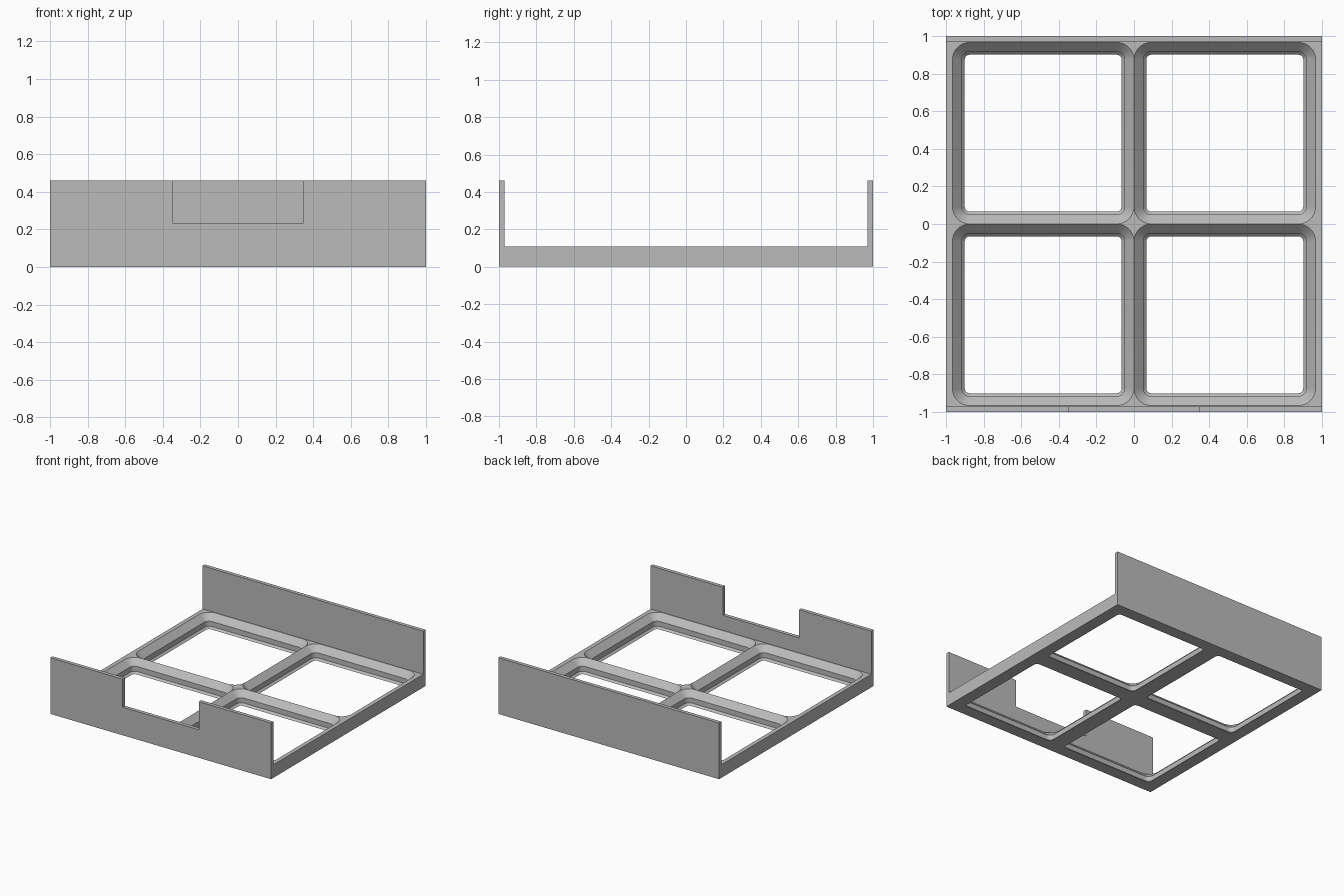
import bpy, bmesh, math

if "Cube" in bpy.data.objects:
    bpy.data.objects.remove(bpy.data.objects["Cube"])

U = 2 / 87            # one millimetre in model units
H = 4.65 * U          # base height
C = 42 * U            # cell pitch
WALL_T, WALL_Z = 0.03, 0.46
SEG = 8               # segments per rounded corner

mat = bpy.data.materials.new("plain_grey")
mat.diffuse_color = (0.5, 0.5, 0.5, 1)
mat.use_nodes = True
mat.node_tree.nodes["Principled BSDF"].inputs["Base Color"].default_value = mat.diffuse_color


def finish(bm, name):
    bmesh.ops.recalc_face_normals(bm, faces=bm.faces[:])
    me = bpy.data.meshes.new(name)
    bm.to_mesh(me)
    bm.free()
    me.materials.append(mat)
    ob = bpy.data.objects.new(name, me)
    bpy.context.collection.objects.link(ob)
    return ob


def rounded_loop(inset, r, z):
    """Rounded square inside one cell [0, C] x [0, C]."""
    pts = []
    lo, hi = inset + r, C - inset - r
    for k, (cx, cy) in enumerate([(hi, hi), (lo, hi), (lo, lo), (hi, lo)]):
        for i in range(SEG + 1):
            a = math.pi / 2 * (k + i / SEG)
            pts.append((cx + r * math.cos(a), cy + r * math.sin(a), z))
    return pts


def square_loop(z):
    """Quadrant square, each corner repeated to match the rounded loop."""
    return [(x, y, z) for x, y in [(1, 1), (0, 1), (0, 0), (1, 0)] for _ in range(SEG + 1)]


# Base grid: quadrant cell with stepped chamfer socket, mirrored to four
loops = [square_loop(0),
         rounded_loop(2.85 * U, 1.15 * U, 0),
         rounded_loop(2.15 * U, 1.85 * U, 0.7 * U),
         rounded_loop(2.15 * U, 1.85 * U, 2.5 * U),
         rounded_loop(0, 4 * U, H),
         square_loop(H)]
bm = bmesh.new()
n = len(loops[0])
for sx in (1, -1):
    for sy in (1, -1):
        rings = [[bm.verts.new((x * sx, y * sy, z)) for x, y, z in lp] for lp in loops]
        for k, (a, b) in enumerate(zip(rings, rings[1:])):
            for i in range(n):
                j = (i + 1) % n
                quad = [a[i], a[j], b[j], b[i]]
                # the top rims meet in a knife edge along the cell borders
                if k == 4 and (all(abs(v.co.x) < 1e-5 for v in quad)
                               or all(abs(v.co.y) < 1e-5 for v in quad)):
                    continue
                vs = []
                for v in quad:
                    if all((v.co - w.co).length > 1e-6 for w in vs):
                        vs.append(v)
                if len(vs) > 2:
                    bm.faces.new(vs)
        # outer sides of the quadrant
        for p, q in (((0, 1), (1, 1)), ((1, 1), (1, 0))):
            bm.faces.new([bm.verts.new((x * sx, y * sy, z))
                          for (x, y), z in ((p, 0), (q, 0), (q, H), (p, H))])
bmesh.ops.remove_doubles(bm, verts=bm.verts[:], dist=1e-5)
base = finish(bm, "base_grid")
bpy.context.view_layer.objects.active = base
base.select_set(True)
bpy.ops.object.shade_smooth_by_angle(angle=math.radians(30))


def wall(name, outline, y):
    """Extrude an x-z outline along y."""
    bm = bmesh.new()
    f = bm.faces.new([bm.verts.new((x, y, z)) for x, z in outline])
    ext = bmesh.ops.extrude_face_region(bm, geom=[f], use_keep_orig=True)
    for v in ext["geom"]:
        if isinstance(v, bmesh.types.BMVert):
            v.co.y += WALL_T
    finish(bm, name)


# Back wall, and front wall with a rectangular notch
wall("back_wall", [(-1, H), (1, H), (1, WALL_Z), (-1, WALL_Z)], 1 - WALL_T)
N, NZ = 15 * U, 10 * U
wall("front_wall", [(-1, H), (1, H), (1, WALL_Z), (N, WALL_Z), (N, NZ),
                    (-N, NZ), (-N, WALL_Z), (-1, WALL_Z)], -1)
